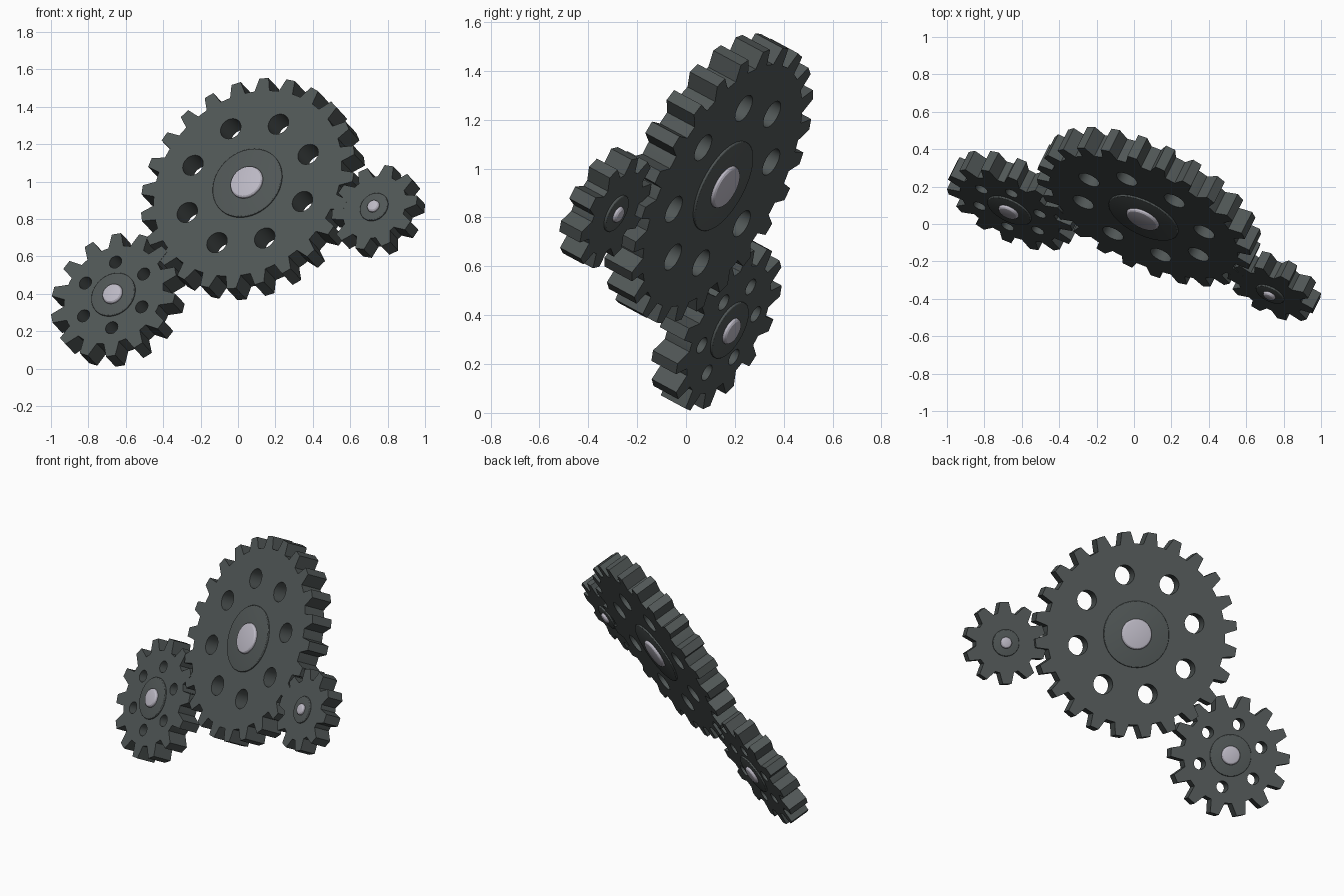
import bpy
import bmesh
import math
from mathutils import Matrix, Vector

if "Cube" in bpy.data.objects:
    bpy.data.objects.remove(bpy.data.objects["Cube"])


def material(name, rgb):
    m = bpy.data.materials.new(name)
    m.diffuse_color = (*rgb, 1)
    m.use_nodes = True
    m.node_tree.nodes["Principled BSDF"].inputs["Base Color"].default_value = m.diffuse_color
    return m


DARK = material("dark_iron", (0.08, 0.093, 0.092))
STEEL = material("light_steel", (0.50, 0.48, 0.55))

# Shared tilted plane of the gears: u across, v up, n out of the front
n = Vector((-0.405, -0.805, 0.433)).normalized()
u = Vector((0, 0, 1)).cross(n).normalized()
v = n.cross(u)
TILT = Matrix((u, v, n)).transposed().to_4x4()

TIP, BASE = 0.054, 0.088     # tooth widths at tip and root


def polar(r, a):
    return (r * math.cos(a), r * math.sin(a))


def gear_outline(teeth, root, outer, phase):
    pts = []
    step = 2 * math.pi / teeth
    hb, ht = BASE / 2 / root, TIP / 2 / outer
    for i in range(teeth):
        a = phase + i * step
        pts += [polar(root, a - hb), polar(outer, a - ht),
                polar(outer, a + ht), polar(root, a + hb)]
        # rounded valley floor
        gap = step - 2 * hb
        pts += [polar(root, a + hb + gap * k / 3) for k in (1, 2)]
    return pts


def circle(cx, cy, r, sides):
    return [(cx + r * math.cos(2 * math.pi * i / sides),
             cy + r * math.sin(2 * math.pi * i / sides)) for i in range(sides)]


def finish(ob, mat):
    ob.data.materials.clear()
    ob.data.materials.append(mat)
    bpy.ops.object.select_all(action='DESELECT')
    ob.select_set(True)
    bpy.context.view_layer.objects.active = ob
    bpy.ops.object.shade_smooth_by_angle(angle=math.radians(25))


def plate(name, loops, thick, world):
    # flat filled outline with holes, extruded both ways
    cu = bpy.data.curves.new(name, 'CURVE')
    cu.dimensions = '2D'
    cu.fill_mode = 'BOTH'
    cu.extrude = thick / 2
    for loop in loops:
        sp = cu.splines.new('POLY')
        sp.points.add(len(loop) - 1)
        for p, (x, y) in zip(sp.points, loop):
            p.co = (x, y, 0, 1)
        sp.use_cyclic_u = True
    ob = bpy.data.objects.new(name, cu)
    bpy.context.collection.objects.link(ob)
    ob.matrix_world = world
    bpy.ops.object.select_all(action='DESELECT')
    ob.select_set(True)
    bpy.context.view_layer.objects.active = ob
    bpy.ops.object.convert(target='MESH')
    ob = bpy.context.view_layer.objects.active
    bm = bmesh.new()
    bm.from_mesh(ob.data)
    bmesh.ops.remove_doubles(bm, verts=bm.verts, dist=1e-5)
    bmesh.ops.recalc_face_normals(bm, faces=bm.faces)
    bm.to_mesh(ob.data)
    bm.free()
    finish(ob, DARK)


def disc(name, radius, height, bevel, world, mat):
    me = bpy.data.meshes.new(name)
    bm = bmesh.new()
    bmesh.ops.create_cone(bm, cap_ends=True, segments=40, radius1=radius,
                          radius2=radius, depth=height)
    rims = [e for e in bm.edges if abs(e.verts[0].co.z - e.verts[1].co.z) < 1e-6]
    bmesh.ops.bevel(bm, geom=rims, offset=bevel, segments=3, profile=0.5,
                    affect='EDGES')
    bm.to_mesh(me)
    bm.free()
    ob = bpy.data.objects.new(name, me)
    bpy.context.collection.objects.link(ob)
    ob.matrix_world = world
    finish(ob, mat)


def gear(name, centre, teeth, root, outer, phase, thick, hub, shaft, holes=None):
    world = Matrix.Translation(centre) @ TILT
    loops = [gear_outline(teeth, root, outer, math.radians(phase))]
    if holes:
        count, dist, r, start = holes
        for i in range(count):
            a = math.radians(start) + 2 * math.pi * i / count
            loops.append(circle(*polar(dist, a), r, 24))
    plate(name + "_gear", loops, thick, world)
    # raised hub and rounded shaft end on both faces
    disc(name + "_hub", hub, thick + 0.02, 0.006, world, DARK)
    disc(name + "_shaft", shaft, thick + 0.055, 0.016, world, STEEL)


gear("large", (0.08, 0.093, 0.96), 24, 0.55, 0.625, 3.5, 0.14,
     0.203, 0.094, (8, 0.367, 0.06, 28))
gear("medium", (-0.64, 0.125, 0.367), 14, 0.29, 0.368, 22.5, 0.125,
     0.128, 0.058, (6, 0.197, 0.036, 39))
gear("small", (0.75, -0.33, 0.84), 10, 0.185, 0.25, 10, 0.105,
     0.082, 0.035)
